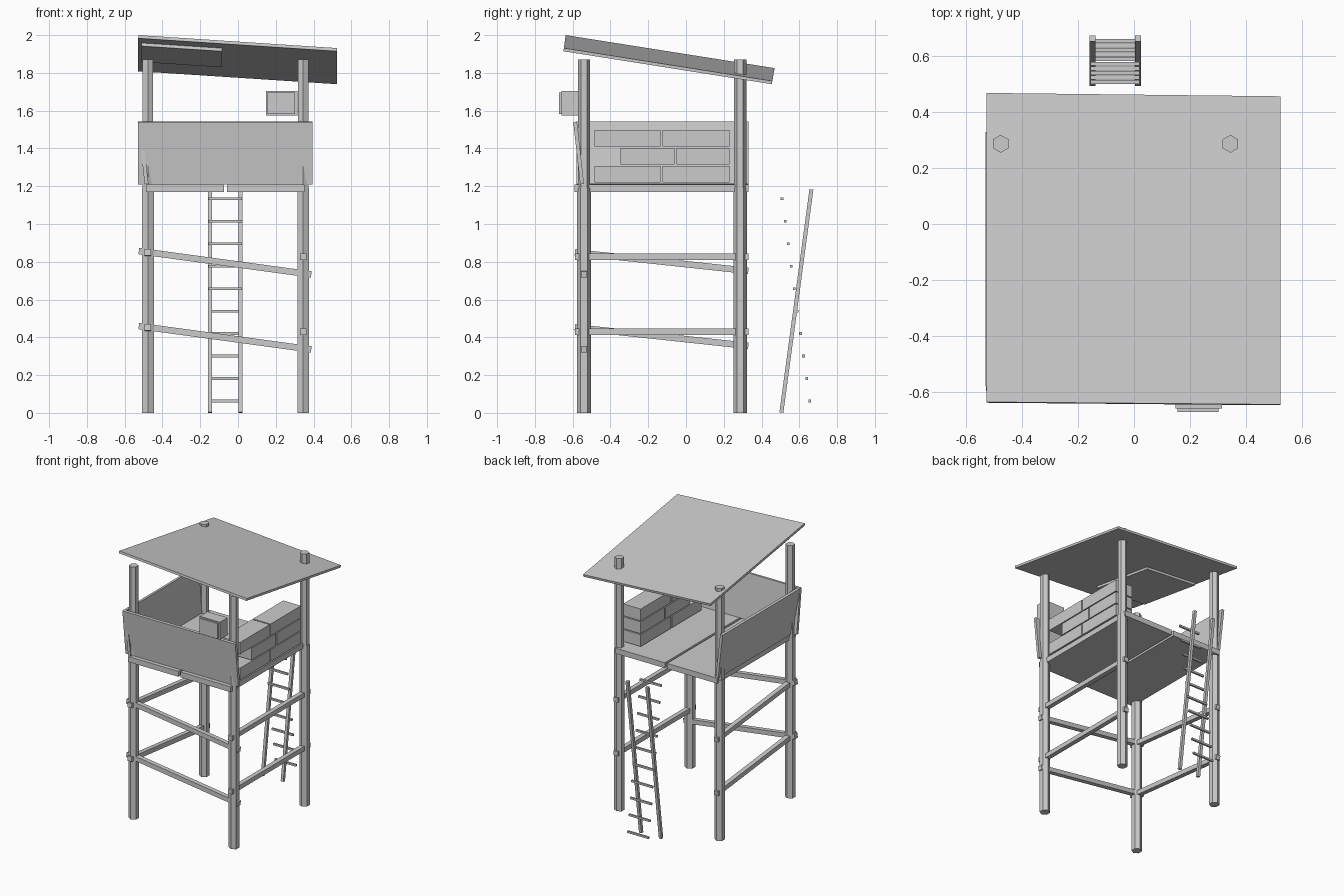
import bpy, bmesh, math
from mathutils import Vector

cube = bpy.data.objects.get("Cube")
if cube:
    bpy.data.objects.remove(cube, do_unlink=True)

grey = bpy.data.materials.new("plain_grey")
grey.use_nodes = True
grey.diffuse_color = (0.6, 0.6, 0.6, 1)
grey.node_tree.nodes["Principled BSDF"].inputs["Base Color"].default_value = (0.6, 0.6, 0.6, 1)


def slab(name, outline, offset):
    """Flat outline extruded along an offset vector."""
    bm = bmesh.new()
    face = bm.faces.new([bm.verts.new(p) for p in outline])
    geom = bmesh.ops.extrude_face_region(bm, geom=[face], use_keep_orig=True)["geom"]
    moved = [v for v in geom if isinstance(v, bmesh.types.BMVert)]
    bmesh.ops.translate(bm, verts=moved, vec=offset)
    bmesh.ops.recalc_face_normals(bm, faces=bm.faces)
    mesh = bpy.data.meshes.new(name)
    bm.to_mesh(mesh)
    bm.free()
    mesh.materials.append(grey)
    obj = bpy.data.objects.new(name, mesh)
    bpy.context.collection.objects.link(obj)
    return obj


def box(name, x, y, z):
    outline = [(x[0], y[0], z[0]), (x[1], y[0], z[0]), (x[1], y[1], z[0]), (x[0], y[1], z[0])]
    return slab(name, outline, (0, 0, z[1] - z[0]))


def beam(name, start, end, size):
    """Square bar between two points."""
    a, b = Vector(start), Vector(end)
    d = (b - a).normalized()
    side = d.cross(Vector((0, 0, 1))).normalized() * size / 2
    up = side.cross(d).normalized() * size / 2
    return slab(name, [a + side + up, a - side + up, a - side - up, a + side - up], b - a)


def post(name, x, y, z0, z1, radius):
    """Six-sided post with corners pointing front and back."""
    angles = [math.radians(90 + 60 * k) for k in range(6)]
    ring = [(x + radius * math.cos(t), y + radius * math.sin(t), z0) for t in angles]
    return slab(name, ring, (0, 0, z1 - z0))


# Legs and the thinner roof posts above them
LEFT, RIGHT, FRONT, BACK = 0.345, -0.477, -0.54, 0.287
for side, x in (("left", LEFT), ("right", RIGHT)):
    for end, y in (("front", FRONT), ("back", BACK)):
        post(f"{end}_{side}_leg", x, y, 0, 1.19, 0.036)
        post(f"{end}_{side}_roof_post", x, y, 1.19, 1.87, 0.032)

# Braces on three sides, in two tiers
for tier, drop in (("upper", 0), ("lower", 0.397)):
    beam(f"{tier}_front_brace", (-0.525, FRONT, 0.857 - drop), (0.388, FRONT, 0.733 - drop), 0.034)
    beam(f"{tier}_left_brace", (LEFT, -0.588, 0.827 - drop), (LEFT, 0.33, 0.827 - drop), 0.034)
    beam(f"{tier}_right_brace", (RIGHT, -0.588, 0.85 - drop), (RIGHT, 0.33, 0.752 - drop), 0.034)

# Floor in two boards
box("floor_right", (-0.487, -0.075), (-0.59, 0.33), (1.17, 1.21))
box("floor_left", (-0.058, 0.353), (-0.59, 0.33), (1.17, 1.21))

# Parapet boards leaning outward
Z0, Z1 = 1.21, 1.54
slab("front_parapet", [(-0.53, -0.56, Z0), (0.395, -0.56, Z0),
                       (0.395, -0.597, Z1), (-0.53, -0.597, Z1)], (0, 0.02, 0.002))
slab("right_parapet", [(-0.494, -0.58, Z0), (-0.494, 0.33, Z0),
                       (-0.531, 0.33, Z1), (-0.531, -0.58, Z1)], (0.02, 0, 0.002))

# Stacked blocks along the left side
rows = [(1.22, -0.484, -0.13), (1.315, -0.347, -0.055), (1.41, -0.484, -0.13)]
for i, (z, start, joint) in enumerate(rows):
    box(f"block_front_{i}", (0.21, 0.355), (start, joint - 0.005), (z, z + 0.088))
    box(f"block_back_{i}", (0.21, 0.355), (joint + 0.005, 0.23), (z, z + 0.088))

# Lamp box on the front
box("lamp_box", (0.148, 0.315), (-0.66, -0.57), (1.575, 1.705))
box("lamp_face", (0.156, 0.303), (-0.673, -0.66), (1.583, 1.697))


# Sloping roof with a patch sheet beneath it
def roof_z(x, y):
    return 2.0 - 0.0667 * (x + 0.527) - 0.158 * (y + 0.637)


def roof_sheet(name, corners, gap, thickness):
    normal = Vector((0.0667, 0.158, 1)).normalized()
    slab(name, [(x, y, roof_z(x, y) - gap) for x, y in corners], -normal * thickness)


roof_sheet("roof", [(-0.527, -0.637), (0.524, -0.646), (0.524, 0.457), (-0.527, 0.469)], 0, 0.017)
roof_sheet("roof_patch", [(-0.51, -0.49), (-0.085, -0.495), (-0.085, 0.04), (-0.51, 0.045)], 0.017, 0.017)

# Ladder leaning at the back, with its rungs running the opposite slope
for side, x in (("right", -0.149), ("left", 0.014)):
    beam(f"ladder_{side}_rail", (x, 0.505, 0.002), (x, 0.664, 1.183), 0.021)
for i in range(10):
    y, z = 0.655 - 0.0163 * i, 0.063 + 0.119 * i
    beam(f"ladder_rung_{i}", (-0.155, y, z), (0.02, y, z), 0.014)
